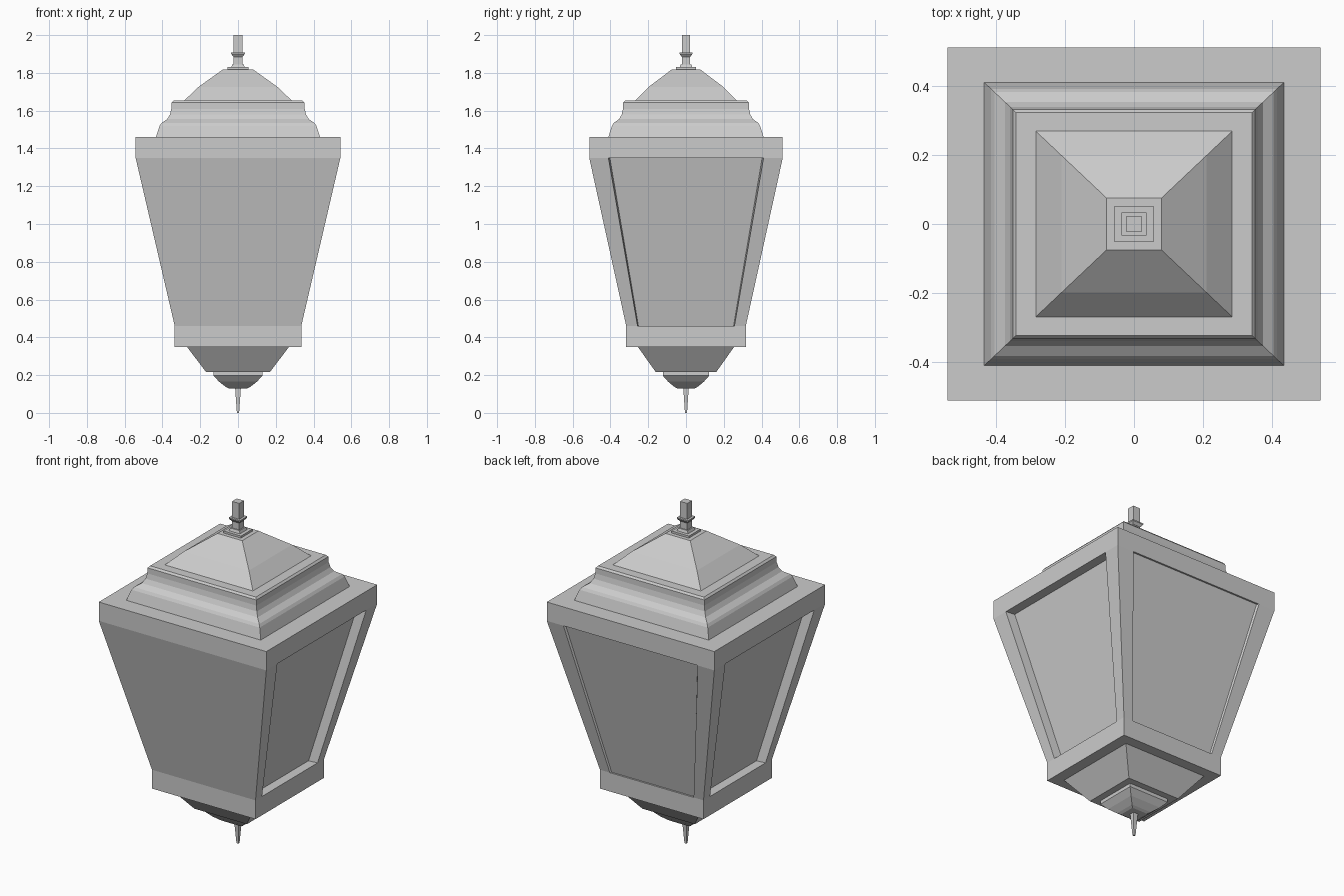
import bpy
import bmesh
from mathutils import Vector

cube = bpy.data.objects.get("Cube")
if cube:
    bpy.data.objects.remove(cube, do_unlink=True)

DEPTH_RATIO = 0.945  # every cross-section is slightly shallower than wide

grey = bpy.data.materials.new("painted grey metal")
grey.use_nodes = True
grey.diffuse_color = (0.6, 0.6, 0.6, 1)
grey.node_tree.nodes["Principled BSDF"].inputs["Base Color"].default_value = grey.diffuse_color


def finish(name, bm):
    mesh = bpy.data.meshes.new(name)
    bm.to_mesh(mesh)
    bm.free()
    mesh.materials.append(grey)
    obj = bpy.data.objects.new(name, mesh)
    bpy.context.collection.objects.link(obj)
    return obj


def stack(name, profile):
    """Closed solid from rectangular rings given as (half width, height)."""
    bm = bmesh.new()
    rings = []
    for half, z in profile:
        d = half * DEPTH_RATIO
        rings.append([bm.verts.new((sx * half, sy * d, z))
                      for sx, sy in ((-1, -1), (1, -1), (1, 1), (-1, 1))])
    for low, high in zip(rings, rings[1:]):
        for i in range(4):
            j = (i + 1) % 4
            bm.faces.new((low[i], low[j], high[j], high[i]))
    bm.faces.new(rings[0][::-1])
    bm.faces.new(rings[-1])
    return finish(name, bm)


# Body dimensions
Z0, Z1 = 0.46, 1.35
LOW, HIGH = 0.335, 0.542
HOLE_LOW, HOLE_HIGH = 0.81, 0.802  # opening width as a share of the wall


def wall(name, out, depth):
    """Sloping wall; a depth above zero sets its pane back between two posts."""
    out = Vector(out)
    along = Vector((-out.y, out.x, 0))

    def point(z, half, share, inset):
        p = along * half * share + out * half
        return Vector((p.x, p.y * DEPTH_RATIO, z)) - out * inset

    bm = bmesh.new()

    def quad(a, b):
        corners = [point(Z0, LOW, a[0], a[2]), point(Z0, LOW, b[0], b[2]),
                   point(Z1, HIGH, b[1], b[2]), point(Z1, HIGH, a[1], a[2])]
        bm.faces.new([bm.verts.new(c) for c in corners])

    if not depth:
        quad((-1, -1, 0), (1, 1, 0))
    else:
        hole = (HOLE_LOW, HOLE_HIGH)
        pane = (HOLE_LOW - 0.015, HOLE_HIGH - 0.015)
        stops = [(-1, -1, 0), (-hole[0], -hole[1], 0), (-pane[0], -pane[1], depth),
                 (pane[0], pane[1], depth), (hole[0], hole[1], 0), (1, 1, 0)]
        for a, b in zip(stops, stops[1:]):
            quad(a, b)
    bmesh.ops.remove_doubles(bm, verts=bm.verts, dist=0.0001)
    return finish(name, bm)


# Lantern body: four walls between two bands
wall("front_wall", (0, -1, 0), 0)
wall("back_wall", (0, 1, 0), 0.01)
wall("left_wall", (1, 0, 0), 0.055)
wall("right_wall", (-1, 0, 0), 0.055)
stack("lower_band", [(LOW, 0.35), (LOW, Z0)])
stack("upper_band", [(HIGH, Z1), (HIGH, 1.46)])

# Underside: tapered base, cup and spike
stack("tapered_base", [(0.17, 0.217), (0.27, 0.35)])
stack("cup_collar", [(0.13, 0.197), (0.13, 0.217)])
stack("bottom_cup", [(0.05, 0.13), (0.065, 0.138), (0.1, 0.165), (0.13, 0.197)])
stack("bottom_spike", [(0.006, 0), (0.015, 0.13)])

# Roof: moulded cornice and hipped cap
stack("roof_cornice", [(0.435, 1.46), (0.415, 1.52), (0.405, 1.535), (0.375, 1.555),
                       (0.36, 1.58), (0.353, 1.61), (0.352, 1.642), (0.342, 1.653)])
stack("roof_cap", [(0.285, 1.653), (0.21, 1.725), (0.08, 1.818)])

# Finial: stepped foot, stem and ring
stack("finial_foot", [(0.056, 1.818), (0.056, 1.83)])
stack("finial_step", [(0.036, 1.83), (0.03, 1.845)])
stack("finial_stem", [(0.023, 1.84), (0.023, 2.0)])
stack("finial_ring", [(0.024, 1.885), (0.036, 1.9), (0.036, 1.907), (0.024, 1.907)])
